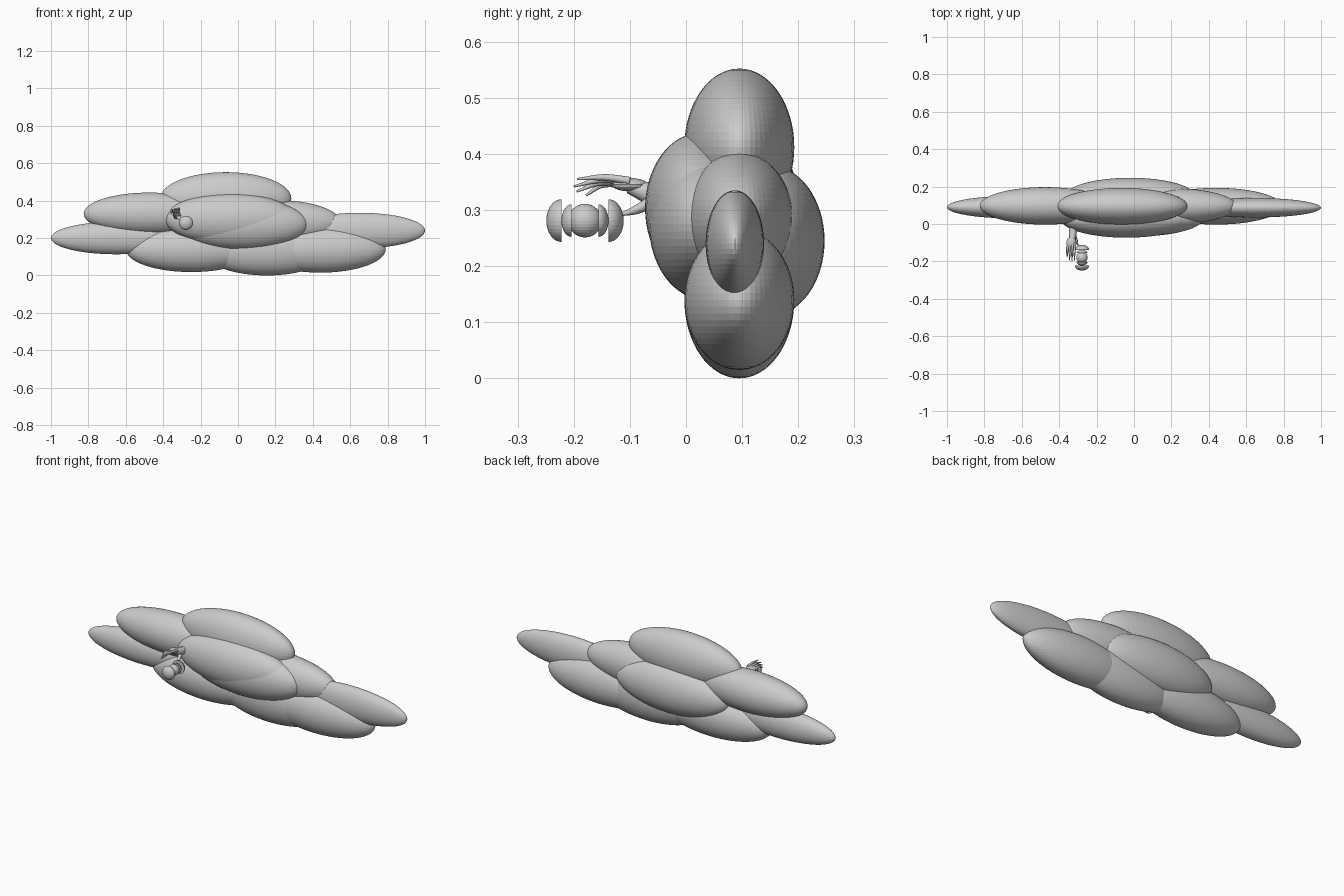
import bpy
import bmesh
from math import radians
from mathutils import Matrix, Vector

old = bpy.data.objects.get("Cube")
if old:
    bpy.data.objects.remove(old, do_unlink=True)

grey = bpy.data.materials.new("plain grey")
grey.use_nodes = True
colour = (0.6, 0.6, 0.6, 1)
grey.diffuse_color = colour
grey.node_tree.nodes["Principled BSDF"].inputs["Base Color"].default_value = colour


def ellipsoid(name, centre, radii, u=64, v=32, cut=None):
    """Ellipsoid; cut keeps only the half that faces the given direction."""
    bm = bmesh.new()
    bmesh.ops.create_uvsphere(bm, u_segments=u, v_segments=v, radius=1)
    if cut:
        bmesh.ops.bisect_plane(bm, geom=bm.verts[:] + bm.edges[:] + bm.faces[:],
                               plane_co=(0, 0, 0), plane_no=cut, clear_inner=True)
        rim = [e for e in bm.edges if e.is_boundary]
        bmesh.ops.holes_fill(bm, edges=rim, sides=0)
    bm.transform(Matrix.Translation(centre) @ Matrix.Diagonal(Vector(radii)).to_4x4())
    mesh = bpy.data.meshes.new(name)
    bm.to_mesh(mesh)
    bm.free()
    mesh.materials.append(grey)
    ob = bpy.data.objects.new(name, mesh)
    bpy.context.collection.objects.link(ob)
    return ob


def limb(name, points, radii):
    """Tapered round limb along a smooth path."""
    curve = bpy.data.curves.new(name, "CURVE")
    curve.dimensions = "3D"
    curve.bevel_depth = 1
    curve.bevel_resolution = 2
    curve.use_fill_caps = True
    curve.resolution_u = 5
    spline = curve.splines.new("BEZIER")
    spline.bezier_points.add(len(points) - 1)
    for bp, co, r in zip(spline.bezier_points, points, radii):
        bp.co = co
        bp.radius = r
        bp.handle_left_type = bp.handle_right_type = "AUTO"
    curve.materials.append(grey)
    ob = bpy.data.objects.new(name, curve)
    bpy.context.collection.objects.link(ob)
    return ob


# Cloud made of overlapping long puffs
puffs = {
    "top_puff": ((-0.065, 0.095, 0.412), (0.35, 0.098, 0.14)),
    "front_upper_puff": ((-0.04, 0.027, 0.303), (0.352, 0.1, 0.135)),
    "front_lower_puff": ((0.022, 0.034, 0.275), (0.352, 0.1, 0.135)),
    "back_puff": ((-0.02, 0.147, 0.245), (0.35, 0.1, 0.135)),
    "right_upper_puff": ((-0.475, 0.097, 0.33), (0.35, 0.1, 0.113)),
    "right_tip_puff": ((-0.65, 0.09, 0.2), (0.35, 0.06, 0.087)),
    "left_middle_puff": ((0.2, 0.095, 0.283), (0.35, 0.096, 0.12)),
    "left_tip_puff": ((0.65, 0.087, 0.24), (0.35, 0.052, 0.095)),
    "bottom_right_puff": ((-0.25, 0.095, 0.14), (0.35, 0.098, 0.122)),
    "bottom_middle_puff": ((0.155, 0.095, 0.14), (0.35, 0.098, 0.14)),
    "bottom_left_puff": ((0.44, 0.095, 0.14), (0.35, 0.098, 0.125)),
}
for name, (centre, radii) in puffs.items():
    ellipsoid(name, centre, radii)

# Reaching hand: wrist, palm, four curled fingers and a thumb
limb("wrist", [(-0.325, -0.01, 0.318), (-0.328, -0.06, 0.328), (-0.335, -0.1, 0.343)],
     [0.022, 0.02, 0.014])
ellipsoid("palm", (-0.336, -0.1, 0.345), (0.026, 0.032, 0.012), 20, 10)
for i, (tip_y, tip_z) in enumerate([(-0.178, 0.326), (-0.195, 0.333),
                                    (-0.2, 0.342), (-0.194, 0.355)]):
    x = -0.357 + 0.013 * i
    knuckle_z = 0.343 + 0.004 * i
    limb(f"finger_{i + 1}",
         [(x + 0.003, -0.1, knuckle_z - 0.003), (x, -0.145, knuckle_z + 0.003), (x, tip_y, tip_z)],
         [0.007, 0.006, 0.002])
limb("thumb", [(-0.322, -0.06, 0.315), (-0.308, -0.09, 0.3), (-0.3, -0.115, 0.292)],
     [0.012, 0.008, 0.003])

# Floating orb with a pair of nested domes at each end
hub = Vector((-0.278, -0.18, 0.281))
ellipsoid("orb", hub, (0.03, 0.03, 0.03), 32, 16)
for side, label in ((-1, "front"), (1, "back")):
    face = (0, side, 0)
    ellipsoid(f"{label}_inner_dome", hub + Vector((0, side * 0.024, 0)),
              (0.029, 0.018, 0.029), 32, 16, face)
    ellipsoid(f"{label}_outer_dome", hub + Vector((0, side * 0.042, 0)),
              (0.038, 0.027, 0.038), 32, 16, face)
